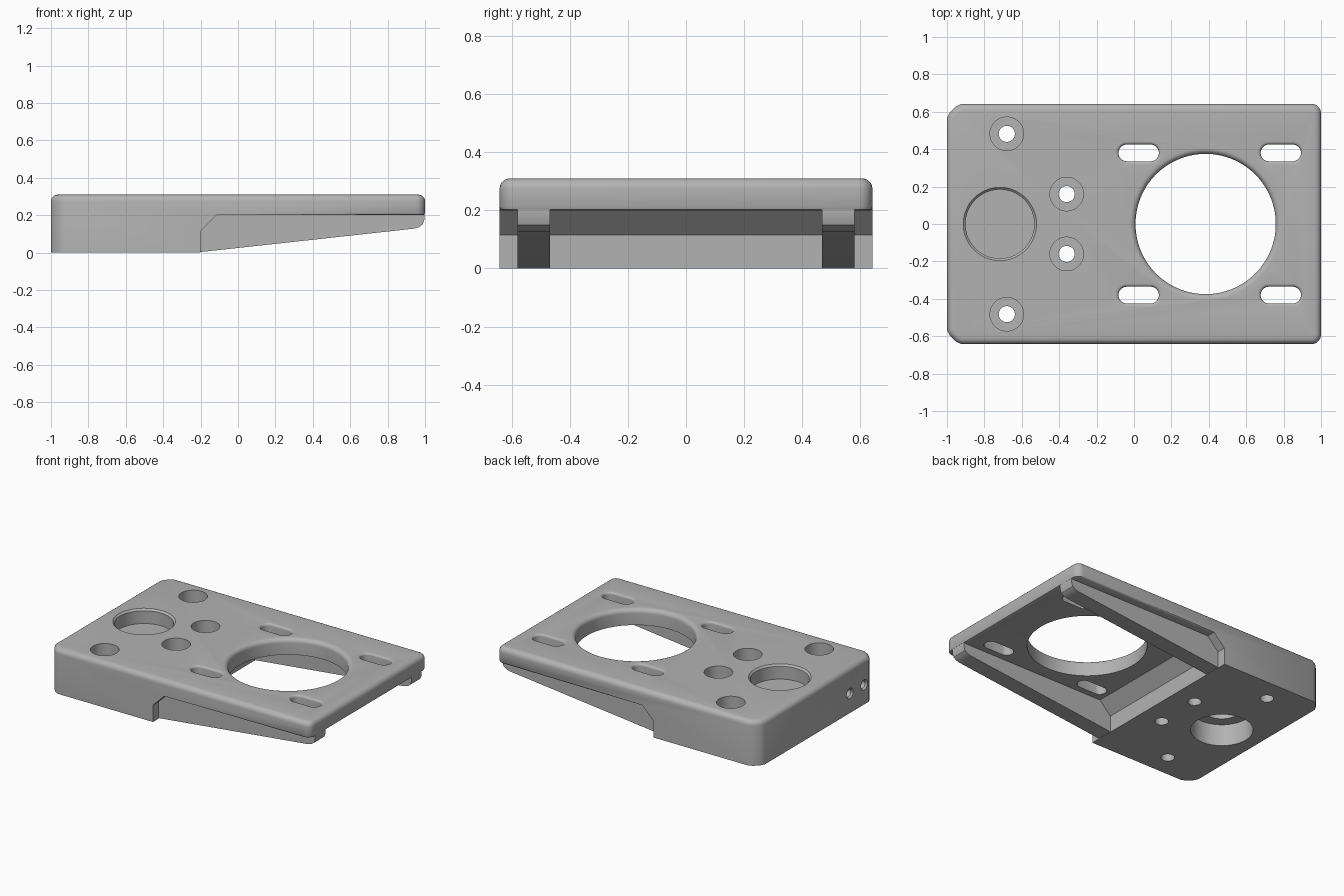
import bpy, bmesh, math

if "Cube" in bpy.data.objects:
    bpy.data.objects.remove(bpy.data.objects["Cube"])

H = 0.31          # overall height
PLATE_Z = 0.2     # underside of the thin plate
W = 0.642         # half width

grey = bpy.data.materials.new("plain grey")
grey.diffuse_color = (0.45, 0.45, 0.45, 1)
grey.use_nodes = True
grey.node_tree.nodes["Principled BSDF"].inputs["Base Color"].default_value = grey.diffuse_color


def finish(bm, name):
    bmesh.ops.recalc_face_normals(bm, faces=bm.faces)
    me = bpy.data.meshes.new(name)
    bm.to_mesh(me)
    bm.free()
    me.materials.append(grey)
    ob = bpy.data.objects.new(name, me)
    bpy.context.collection.objects.link(ob)
    return ob


def prism(points, vec):
    """Closed 3D outline extruded along vec."""
    bm = bmesh.new()
    f = bm.faces.new([bm.verts.new(p) for p in points])
    r = bmesh.ops.extrude_face_region(bm, geom=[f])
    bmesh.ops.translate(bm, vec=vec, verts=[v for v in r["geom"] if isinstance(v, bmesh.types.BMVert)])
    return bm


def lathe(name, profile, center, n=64, stretch=0.0, along_x=False):
    """Turned cutter; stretch pulls it into a slot shape."""
    bm = bmesh.new()
    rings = []
    for r, z in profile:
        ring = []
        for i in range(n):
            a = 2 * math.pi * (i + 0.5) / n
            c, s = math.cos(a), math.sin(a)
            p = (r * c + math.copysign(stretch, c), r * s, z)
            if along_x:
                p = (p[2], p[0], p[1])
            ring.append(bm.verts.new([p[k] + center[k] for k in range(3)]))
        rings.append(ring)
    for a, b in zip(rings, rings[1:]):
        for i in range(n):
            j = (i + 1) % n
            bm.faces.new((a[i], a[j], b[j], b[i]))
    bm.faces.new(rings[0])
    bm.faces.new(rings[-1])
    return finish(bm, name)


def combine(target, tool, op):
    m = target.modifiers.new("bool", "BOOLEAN")
    m.object, m.operation, m.solver = tool, op, "EXACT"
    bpy.context.view_layer.objects.active = target
    bpy.ops.object.modifier_apply(modifier=m.name)
    bpy.data.objects.remove(tool)


def rounded_hole(r, f):
    """Through-hole profile with a rounded top rim."""
    arc = [(r + f * (1 - math.cos(t)), H - f + f * math.sin(t))
           for t in [math.pi / 2 * k / 6 for k in range(7)]]
    return [(r, 0.05)] + arc + [(r + f, H + 0.1)]


# Body outline: chamfered left corners, small round right corners
half = [(-1, W - 0.075), (-0.985, W - 0.045), (-0.955, W - 0.015), (-0.925, W)]
rr = 0.05
half += [(1 - rr + rr * math.sin(t), W - rr + rr * math.cos(t))
         for t in [math.pi / 2 * k / 5 for k in range(6)]]
outline = half + [(x, -y) for x, y in reversed(half)]
bm = prism([(x, y, 0) for x, y in outline], (0, 0, H))
top = [e for e in bm.edges if all(v.co.z > H - 0.01 for v in e.verts)]
bmesh.ops.bevel(bm, geom=top, offset=0.035, segments=5, profile=0.5, affect="EDGES")
body = finish(bm, "mounting_plate")

# Undercut below the thin plate
under = [(-0.2, -0.1), (-0.2, 0.115), (-0.115, PLATE_Z), (1.2, PLATE_Z), (1.2, -0.1)]
combine(body, finish(prism([(x, -1, z) for x, z in under], (0, 2, 0)), "undercut_cutter"), "DIFFERENCE")

# Soften the lower outer edge of the thin plate
bm = bmesh.new()
bm.from_mesh(body.data)
low = [e for e in bm.edges if all(abs(v.co.z - PLATE_Z) < 1e-4 for v in e.verts)
       and all(abs(v.co.y) > W - 0.06 or v.co.x > 0.94 for v in e.verts)
       and not all(v.co.x < 0 for v in e.verts)]
bmesh.ops.bevel(bm, geom=low, offset=0.012, segments=2, profile=0.5, affect="EDGES")
bm.to_mesh(body.data)
bm.free()

# Two tapered stiffening ribs
rib = [(-0.25, 0.25), (-0.25, 0.03), (-0.2, 0.003), (0.94, 0.128), (0.968, 0.136),
       (0.987, 0.15), (0.996, 0.175), (0.996, 0.25)]
for y in (-0.58, 0.468):
    combine(body, finish(prism([(x, y, z) for x, z in rib], (0, 0.112, 0)), "rib"), "UNION")

cutters = []
# Large opening
cutters.append(lathe("opening_cutter", rounded_hole(0.375, 0.03), (0.383, 0, 0), 96))
# Four slots
for x in (0.025, 0.785):
    for y in (-0.38, 0.38):
        cutters.append(lathe("slot_cutter", rounded_hole(0.045, 0.016), (x, y, 0), 32, 0.063))
# Four counterbored screw holes
for x, y in ((-0.68, 0.482), (-0.36, 0.16)):
    for s in (-1, 1):
        cutters.append(lathe("screw_cutter", [(0.043, -0.1), (0.043, 0.12), (0.09, 0.12), (0.09, 0.4)],
                             (x, s * y, 0), 40))
# Round pockets above and below, with a web between them
cutters.append(lathe("top_pocket_cutter", [(0.184, 0.21), (0.184, H - 0.012), (0.196, H), (0.196, 0.4)],
                     (-0.717, 0, 0)))
cutters.append(lathe("bottom_pocket_cutter", [(0.195, -0.1), (0.195, 0.15), (0.12, 0.15), (0.12, 0.18)],
                     (-0.717, 0, 0)))
# Two small countersunk holes in the left end
for y in (-0.36, -0.515):
    cutters.append(lathe("side_hole_cutter", [(0.036, -0.1), (0.036, 0), (0.027, 0.012), (0.027, 0.15)],
                         (-1, y, 0.135), 24, along_x=True))
for c in cutters:
    combine(body, c, "DIFFERENCE")

# Smooth fillets and bores, keep hard edges
bpy.ops.object.select_all(action="DESELECT")
body.select_set(True)
bpy.context.view_layer.objects.active = body
bpy.ops.object.shade_smooth_by_angle(angle=math.radians(30))
